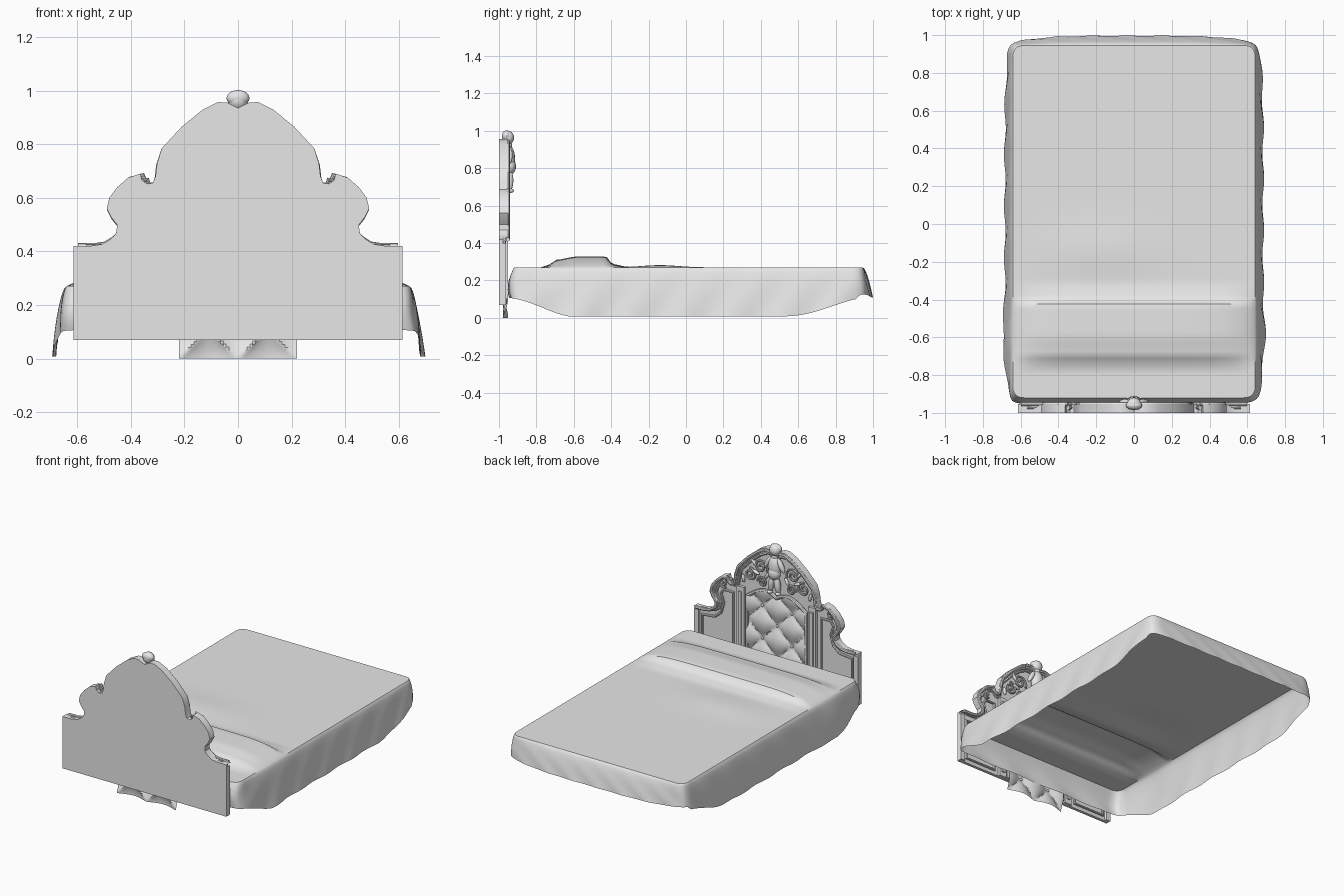
import bpy, bmesh, math
from mathutils import Vector

if "Cube" in bpy.data.objects:
    bpy.data.objects.remove(bpy.data.objects["Cube"])

grey = bpy.data.materials.new("light grey")
grey.use_nodes = True
grey.diffuse_color = (0.8, 0.8, 0.8, 1)
grey.node_tree.nodes["Principled BSDF"].inputs["Base Color"].default_value = (0.8, 0.8, 0.8, 1)
parts = []


def link(name, data):
    ob = bpy.data.objects.new(name, data)
    bpy.context.scene.collection.objects.link(ob)
    data.materials.append(grey)
    parts.append(ob)
    return ob


def from_bmesh(name, bm):
    me = bpy.data.meshes.new(name)
    bm.to_mesh(me)
    bm.free()
    return link(name, me)


def smooth(a, b, v):
    t = min(max((v - a) / (b - a), 0), 1)
    return t * t * (3 - 2 * t)


def box(name, x0, x1, y0, y1, z0, z1):
    bm = bmesh.new()
    bmesh.ops.create_cube(bm, size=1)
    for v in bm.verts:
        v.co = ((x0 + x1) / 2 + v.co.x * (x1 - x0), (y0 + y1) / 2 + v.co.y * (y1 - y0),
                (z0 + z1) / 2 + v.co.z * (z1 - z0))
    return from_bmesh(name, bm)


def ball(name, centre, radii, tilt=0.0):
    bm = bmesh.new()
    bmesh.ops.create_uvsphere(bm, u_segments=16, v_segments=10, radius=1)
    for v in bm.verts:
        v.co = Vector([c * r for c, r in zip(v.co, radii)])
    ob = from_bmesh(name, bm)
    ob.location = centre
    ob.rotation_euler.y = tilt
    return ob


def tube(name, pts, depth, y, closed=False):
    # moulding that follows (x, z) points in a plane of constant y
    cu = bpy.data.curves.new(name, 'CURVE')
    cu.dimensions = '3D'
    cu.bevel_depth = depth
    cu.bevel_resolution = 2
    cu.use_fill_caps = True
    sp = cu.splines.new('POLY')
    sp.points.add(len(pts) - 1)
    for p, (x, z) in zip(sp.points, pts):
        p.co = (x, y, z, 1)
    sp.use_cyclic_u = closed
    return link(name, cu)


# Draped cover: top sheet with the pillow rise
HX, Y0, Y1, TOP, R = 0.64, -0.92, 0.945, 0.27, 0.05
MID, HY = (Y0 + Y1) / 2, (Y1 - Y0) / 2


def top_height(x, y):
    rise = 0.5 * smooth(-0.78, -0.73, y) * 0.5 + 0.45 * smooth(-0.725, -0.70, y) + 0.3 * smooth(-0.70, -0.58, y)
    fall = 1 - 0.7 * smooth(-0.43, -0.39, y) - 0.3 * smooth(-0.4, -0.3, y)
    across = max(0, 1 - abs(x / HX) ** 6)
    ripple = 0.012 * math.exp(-((y + 0.14) / 0.14) ** 2 - ((x + 0.2) / 0.3) ** 2)
    return TOP + (0.058 * rise * fall + ripple) * across


def hem(y):
    # lower edge, lifted toward both ends of the bed
    return 0.008 + 0.10 * smooth(-0.62, -0.97, y) ** 0.8 + 0.10 * smooth(0.5, 0.98, y) ** 1.3


bm = bmesh.new()
bmesh.ops.create_grid(bm, x_segments=60, y_segments=90, size=1)
for v in bm.verts:
    x, y = v.co.x * HX, v.co.y * HY
    dx, dy = abs(x) - (HX - R), abs(y) - (HY - R)
    if dx > 0 and dy > 0:
        k = max(dx, dy) / math.hypot(dx, dy)
        x = math.copysign(HX - R + dx * k, x)
        y = math.copysign(HY - R + dy * k, y)
    v.co = (x, y + MID, top_height(x, y + MID))

# Draped cover: hanging skirt
edges = [e for e in bm.edges if e.is_boundary]
base = {v: v.co.copy() for e in edges for v in e.verts}
ring = {v: v for v in base}
for t in (0.03, 0.1, 0.2, 0.32, 0.46, 0.6, 0.74, 0.88, 1.0):
    new = {}
    for v, c in base.items():
        wx = smooth(HX - R, HX - 0.01, abs(c.x))
        wy = smooth(HY - R, HY - 0.01, abs(c.y - MID))
        side = 0.022 + 0.022 * (1 - abs((c.y - MID) / HY) ** 6) + 0.012 * math.exp(-((c.y + 0.6) / 0.15) ** 2)
        out_x = wx * side * t ** 0.55
        bow = max(0, 1 - abs(c.x / HX) ** 4)
        if c.y > 0:
            out_y = wy * (0.02 + 0.035 * bow) * t ** 0.6
        else:
            out_y = wy * 0.03 * math.sin(math.pi * min(t * 0.75, 1))
        fold = 0.005 * t * math.sin(23 * c.y + 17 * c.x + 4 * t)
        out_x += wx * fold
        out_y += wy * (fold if c.y < 0 else -abs(fold))
        y = c.y + math.copysign(out_y, c.y)
        low = hem(y)
        if wy > 0.5 and c.y > 0:
            low += 0.02 * (1 - bow)
        z = TOP - t * (TOP - low)
        new[v] = bm.verts.new((c.x + math.copysign(out_x, c.x), y, z))
    for e in edges:
        a, b = e.verts
        bm.faces.new((ring[a], ring[b], new[b], new[a]))
    ring = new
bmesh.ops.recalc_face_normals(bm, faces=bm.faces)
bm.faces.ensure_lookup_table()
if bm.faces[0].normal.z < 0:
    bmesh.ops.reverse_faces(bm, faces=bm.faces)
from_bmesh("bed_cover", bm)

# Headboard: shaped back plate, half outline mirrored
half = [(0.613, 0.07), (0.613, 0.42), (0.55, 0.42), (0.505, 0.427), (0.47, 0.45), (0.453, 0.47),
        (0.452, 0.5), (0.475, 0.53), (0.49, 0.56), (0.48, 0.6), (0.45, 0.64), (0.41, 0.675),
        (0.365, 0.69), (0.358, 0.665), (0.34, 0.652), (0.318, 0.655), (0.308, 0.68), (0.302, 0.73),
        (0.284, 0.785), (0.21, 0.865), (0.13, 0.93), (0.075, 0.957), (0.04, 0.955)]
outline = half + [(0, 0.935)] + [(-x, z) for x, z in reversed(half)]


def plate(name, pts, y0, y1):
    bm = bmesh.new()
    face = bm.faces.new([bm.verts.new((x, y0, z)) for x, z in pts])
    res = bmesh.ops.extrude_face_region(bm, geom=[face])
    bmesh.ops.translate(bm, vec=(0, y1 - y0, 0), verts=[g for g in res["geom"] if isinstance(g, bmesh.types.BMVert)])
    bmesh.ops.recalc_face_normals(bm, faces=bm.faces)
    return from_bmesh(name, bm)


plate("headboard_back", outline, -1.0, -0.98)


def scaled(k, pts):
    return [(x * k, 0.4 + (z - 0.4) * k) for x, z in pts]


# Raised rim: flat band that follows the outline, topped by two rounded mouldings
bm = bmesh.new()
loops = [[bm.verts.new((x, y, z)) for x, z in scaled(k, outline[1:-1])]
         for k, y in ((1, -0.985), (1, -0.952), (0.94, -0.952), (0.94, -0.985))]
for a, b in zip(loops, loops[1:]):
    for i in range(len(a) - 1):
        bm.faces.new((a[i], a[i + 1], b[i + 1], b[i]))
bmesh.ops.recalc_face_normals(bm, faces=bm.faces)
from_bmesh("headboard_rim", bm)
tube("rim_moulding", scaled(0.975, outline[1:-1]), 0.011, -0.953)
tube("inner_moulding", scaled(0.925, outline[1:-1]), 0.008, -0.972)

# Tufted panel with a scalloped top
W, CELL = 0.22, 0.22


def panel_top(x):
    return 0.61 + 0.045 * abs(math.sin(math.pi * x / W)) + 0.02 * math.cos(math.pi * x / W)


bm = bmesh.new()
bmesh.ops.create_grid(bm, x_segments=40, y_segments=60, size=1)
for v in bm.verts:
    x = v.co.x * W
    z = (v.co.y + 1) / 2 * panel_top(x)
    a, b = math.pi * (x + z) / CELL, math.pi * (x - z) / CELL
    v.co = (x, -0.979 + 0.028 * abs(math.sin(a) * math.sin(b)) ** 0.6, z)
bmesh.ops.recalc_face_normals(bm, faces=bm.faces)
bm.faces.ensure_lookup_table()
if bm.faces[0].normal.y < 0:
    bmesh.ops.reverse_faces(bm, faces=bm.faces)
from_bmesh("tufted_panel", bm)
for row in range(1, 6):
    for x in ((-CELL / 2, CELL / 2) if row % 2 else (0,)):
        ball("tuft_button", (x, -0.974, row * CELL / 2), (0.009, 0.007, 0.009))

arch = [(W * i / 12, panel_top(W * i / 12)) for i in range(-12, 13)]
tube("panel_frame", [(-W, 0.075)] + arch + [(W, 0.075)], 0.012, -0.968)

# Pilasters, side panel frames and carved scrolls on both sides
panel = [(0.33, 0.1), (0.33, 0.58), (0.4, 0.58), (0.42, 0.55), (0.4, 0.49), (0.42, 0.42),
         (0.47, 0.38), (0.56, 0.37), (0.56, 0.1)]


def spiral(cx, cz, r, turns, start, spin):
    n = 26
    return [(cx + r * (1 - 0.85 * i / n) * math.cos(start + spin * turns * math.tau * i / n),
             cz + r * (1 - 0.85 * i / n) * math.sin(start + spin * turns * math.tau * i / n))
            for i in range(n + 1)]


for s in (-1, 1):
    def flip(pts):
        return [(s * x, z) for x, z in pts]
    box("pilaster", *sorted((s * 0.24, s * 0.295)), -0.985, -0.962, 0.07, 0.64)
    box("pilaster_fillet", *sorted((s * 0.257, s * 0.278)), -0.97, -0.953, 0.1, 0.61)
    box("edge_post", *sorted((s * 0.58, s * 0.613)), -0.985, -0.962, 0.07, 0.4)
    tube("side_panel_frame", flip(panel), 0.009, -0.975, True)
    for cx, cz, r, start, spin in ((0.12, 0.81, 0.05, 3.6, -1), (0.2, 0.74, 0.045, 1.5, 1),
                                   (0.11, 0.71, 0.035, 0, 1), (0.4, 0.625, 0.03, 4, 1)):
        tube("carved_scroll", flip(spiral(cx, cz, r, 1.6, start, spin)), 0.007, -0.97)
    for cx, cz, tilt in ((0.17, 0.83, 0.7), (0.075, 0.76, -0.5), (0.155, 0.765, 1.2), (0.25, 0.7, 0.2)):
        ball("carved_leaf", (s * cx, -0.97, cz), (0.01, 0.012, 0.028), s * tilt)
    # Limbs of the carved figure
    ball("figure_arm", (s * 0.05, -0.945, 0.87), (0.016, 0.018, 0.05), -s * 0.5)
    ball("figure_leg", (s * 0.022, -0.945, 0.735), (0.02, 0.022, 0.06), -s * 0.15)
    ball("figure_foot", (s * 0.03, -0.94, 0.68), (0.016, 0.02, 0.012))

# Carved figure at the crest
ball("figure_torso", (0, -0.948, 0.85), (0.045, 0.034, 0.075))
ball("figure_belly", (0, -0.943, 0.81), (0.042, 0.034, 0.045))
ball("figure_head", (0, -0.952, 0.963), (0.038, 0.033, 0.038))
ball("crest_cap", (0, -0.96, 0.972), (0.043, 0.025, 0.03))
ball("figure_neck", (0, -0.952, 0.92), (0.022, 0.022, 0.03))

# Turn mouldings into meshes and smooth everything, keeping sharp edges
bpy.ops.object.select_all(action='DESELECT')
for ob in parts:
    ob.select_set(True)
bpy.context.view_layer.objects.active = next(o for o in parts if o.type == 'CURVE')
bpy.ops.object.convert(target='MESH')
bpy.ops.object.shade_smooth_by_angle(angle=math.radians(35))
